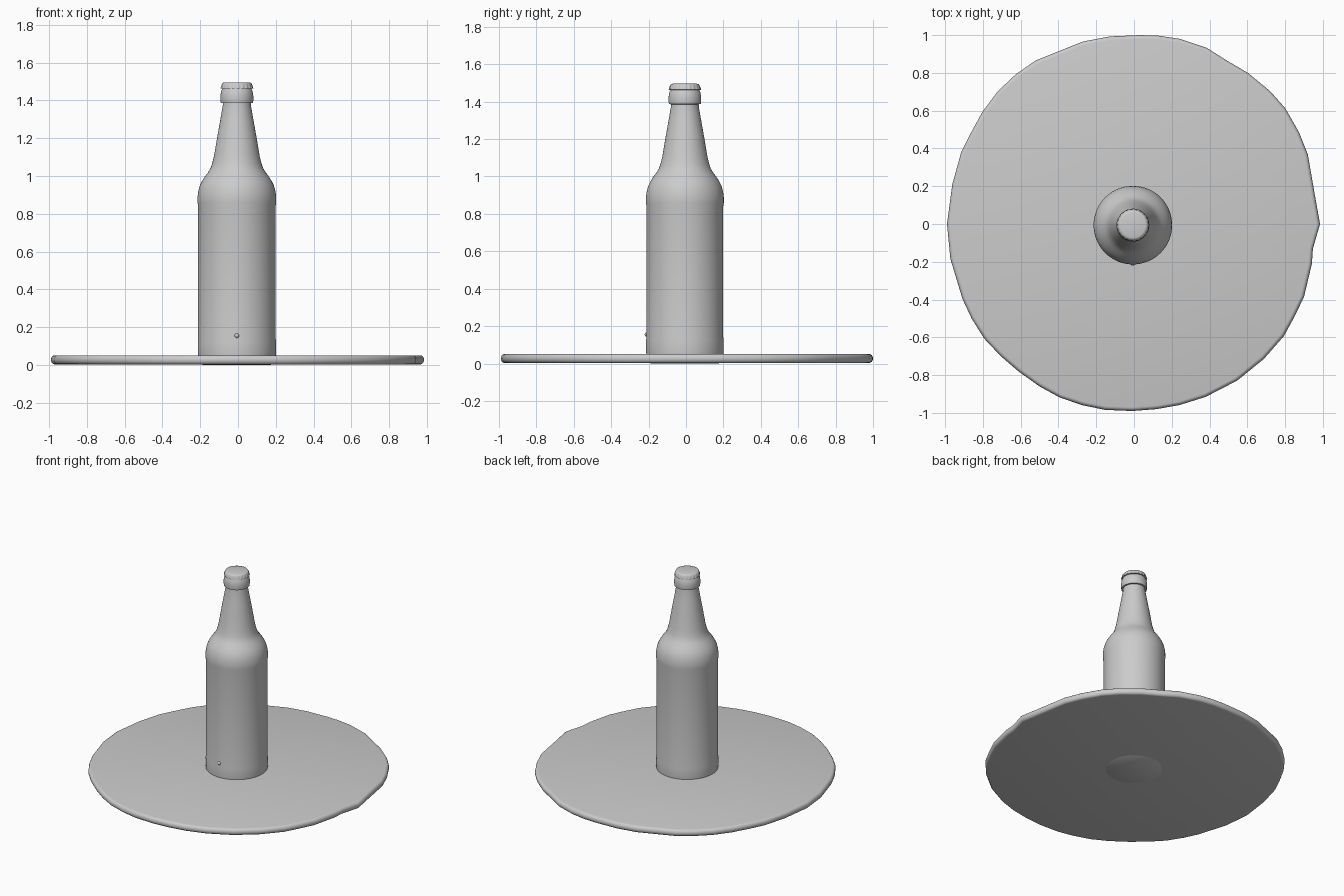
import bpy, bmesh, math

if "Cube" in bpy.data.objects:
    bpy.data.objects.remove(bpy.data.objects["Cube"])

CX, CY = -0.006, -0.006   # bottle axis


def finish(name, bm, angle=35):
    bmesh.ops.recalc_face_normals(bm, faces=bm.faces)
    me = bpy.data.meshes.new(name)
    bm.to_mesh(me)
    bm.free()
    ob = bpy.data.objects.new(name, me)
    bpy.context.collection.objects.link(ob)
    bpy.ops.object.select_all(action='DESELECT')
    ob.select_set(True)
    bpy.context.view_layer.objects.active = ob
    bpy.ops.object.shade_smooth_by_angle(angle=math.radians(angle))
    return ob


def loft(name, rings, angle=35):
    """Skin a stack of closed rings and cap both ends."""
    bm = bmesh.new()
    loops = [[bm.verts.new(p) for p in ring] for ring in rings]
    n = len(loops[0])
    for a, b in zip(loops, loops[1:]):
        for i in range(n):
            j = (i + 1) % n
            bm.faces.new((a[i], a[j], b[j], b[i]))
    bm.faces.new(loops[0][::-1])
    bm.faces.new(loops[-1])
    return finish(name, bm, angle)


def circle(r, z, n, wave=0.0, teeth=21):
    pts = []
    for i in range(n):
        a = 2 * math.pi * i / n
        q = r + wave * math.cos(teeth * a)
        pts.append((CX + q * math.cos(a), CY + q * math.sin(a), z))
    return pts


# Thin puddle-like base: irregular outline with a rounded rim
outline = [
    (.985, 0), (.952, .185), (.92, .37), (.873, .487), (.80, .614), (.72, .704),
    (.603, .80), (.497, .862), (.386, .932), (.243, .98), (.13, .997), (.03, 1.0),
    (-.127, .993), (-.27, .966), (-.39, .918), (-.52, .866), (-.624, .794),
    (-.72, .704), (-.80, .598), (-.865, .48), (-.915, .38), (-.962, .21),
    (-.99, 0), (-.972, -.185), (-.908, -.397), (-.86, -.5), (-.792, -.608),
    (-.705, -.70), (-.608, -.783), (-.5, -.86), (-.39, -.92), (-.27, -.96),
    (-.153, -.984), (-.01, -.99), (.12, -.98), (.243, -.958), (.38, -.915),
    (.545, -.83), (.688, -.714), (.794, -.593), (.85, -.49), (.90, -.386),
    (.942, -.21), (.947, -.132)]
rings = []
steps = 8
for k in range(steps + 1):
    t = -math.pi / 2 + math.pi * k / steps
    s = 1 - 0.02 * (1 - math.cos(t))
    rings.append([(x * s, y * s, 0.027 + 0.024 * math.sin(t)) for x, y in outline])
loft("base_disc", rings, 45)

# Bottle: turned profile, its foot sunk through the disc
profile = [
    (.18, 0), (.195, .008), (.204, .03), (.207, .06), (.207, .125), (.205, .14),
    (.205, .84), (.208, .86), (.208, .89), (.204, .92), (.196, .95), (.185, .972),
    (.169, .998), (.152, 1.02), (.139, 1.042), (.131, 1.065), (.121, 1.105),
    (.105, 1.2), (.089, 1.29), (.075, 1.37), (.074, 1.386),
    (.085, 1.387), (.087, 1.40), (.087, 1.425), (.083, 1.45), (.077, 1.462),
    (.075, 1.48)]
loft("bottle", [circle(r, z, 64) for r, z in profile])

# Crimped crown cap
cap = [(.078, 1.462, 0), (.0855, 1.464, .002), (.083, 1.474, .0015),
       (.079, 1.487, .0005), (.075, 1.493, 0), (.065, 1.496, 0)]
loft("bottle_cap", [circle(r, z, 126, w) for r, z, w in cap], 50)

# Small raised dot low on the front
bm = bmesh.new()
bmesh.ops.create_uvsphere(bm, u_segments=16, v_segments=10, radius=0.012)
bmesh.ops.translate(bm, verts=bm.verts, vec=(CX, CY - 0.203, 0.155))
finish("front_dot", bm)
